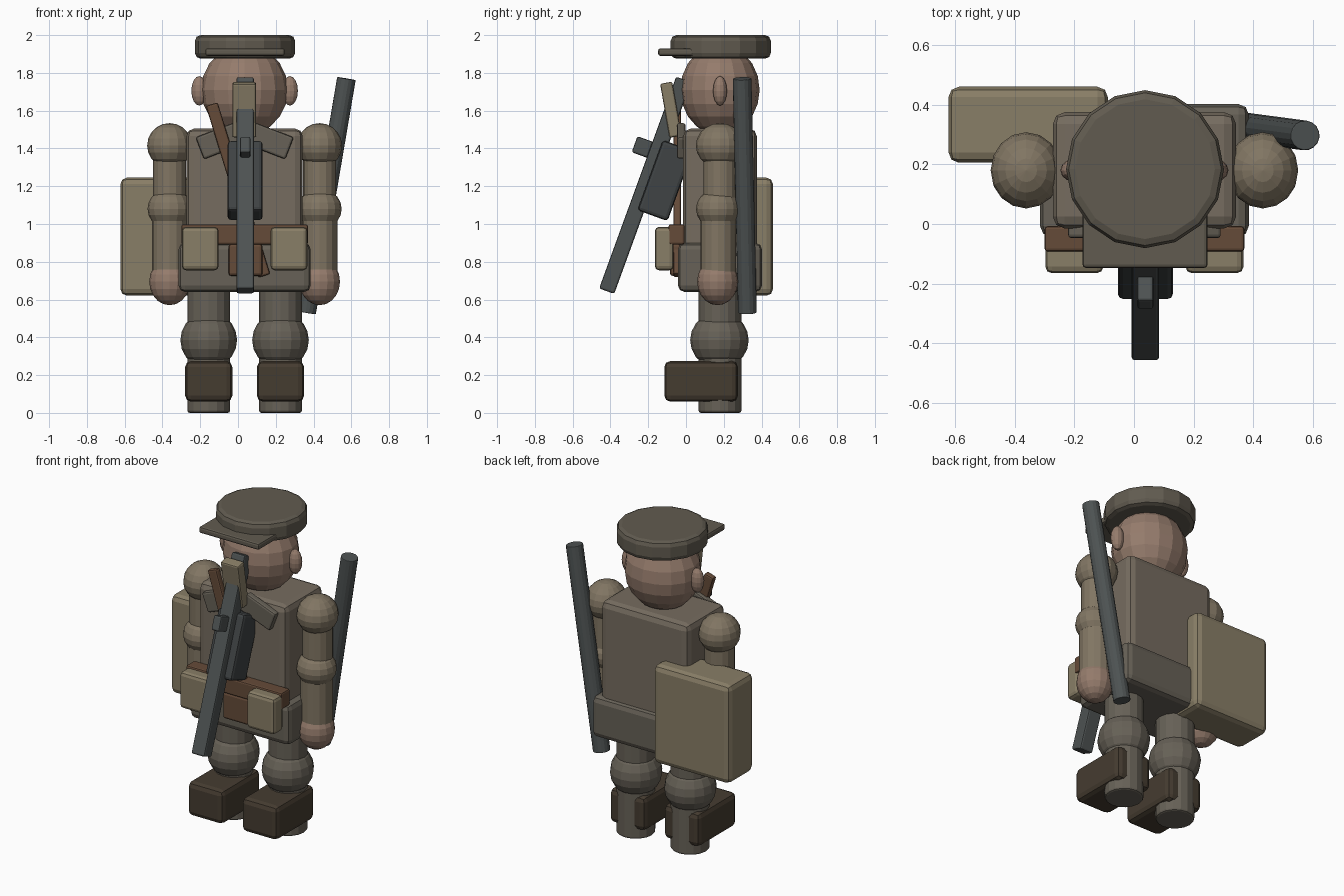
import bpy
from math import radians
from mathutils import Vector

if "Cube" in bpy.data.objects:
    bpy.data.objects.remove(bpy.data.objects["Cube"], do_unlink=True)

MID = 0.035    # x of the body's centre line
DEPTH = 0.18   # y of the body's centre line


def material(name, r, g, b):
    mat = bpy.data.materials.new(name)
    mat.use_nodes = True
    colour = (r, g, b, 1)
    mat.diffuse_color = colour
    mat.node_tree.nodes["Principled BSDF"].inputs["Base Color"].default_value = colour
    return mat


SKIN = material("skin", 0.30, 0.20, 0.15)
SLEEVE = material("sleeve_cloth", 0.22, 0.18, 0.125)
JACKET = material("jacket_cloth", 0.18, 0.15, 0.115)
TROUSER = material("trouser_cloth", 0.135, 0.12, 0.095)
CAP = material("cap_cloth", 0.12, 0.105, 0.08)
CANVAS = material("canvas", 0.25, 0.21, 0.135)
LEATHER = material("leather", 0.13, 0.07, 0.04)
BOOT = material("boot_leather", 0.06, 0.045, 0.03)
METAL = material("metal", 0.075, 0.085, 0.085)
BLACK = material("dark_metal", 0.05, 0.056, 0.058)


def finish(name, mat, bevel=0):
    obj = bpy.context.object
    obj.name = name
    obj.data.materials.append(mat)
    if bevel:
        mod = obj.modifiers.new("Bevel", "BEVEL")
        mod.width = bevel
        mod.segments = 2
        mod.limit_method = "ANGLE"
        mod.angle_limit = radians(40)
    return obj


def apply_scale():
    bpy.ops.object.transform_apply(location=False, rotation=False, scale=True)


def box(name, centre, size, mat, bevel=0.02, tilt_x=0, tilt_y=0):
    bpy.ops.mesh.primitive_cube_add(
        size=1, location=centre, rotation=(radians(tilt_x), radians(tilt_y), 0))
    bpy.context.object.scale = size
    apply_scale()
    return finish(name, mat, bevel)


def ball(name, centre, radii, mat, segments=16, rings=10):
    bpy.ops.mesh.primitive_uv_sphere_add(
        segments=segments, ring_count=rings, radius=1, location=centre)
    bpy.context.object.scale = radii
    apply_scale()
    return finish(name, mat)


def rod(name, start, end, radius, mat, bevel=0.0, sides=16):
    a, b = Vector(start), Vector(end)
    bpy.ops.mesh.primitive_cylinder_add(
        vertices=sides, radius=radius, depth=(b - a).length, location=(a + b) / 2)
    bpy.context.object.rotation_euler = (b - a).to_track_quat("Z", "Y").to_euler()
    return finish(name, mat, bevel)


# Head and cap
ball("head", (MID, DEPTH, 1.71), (0.23, 0.21, 0.24), SKIN)
bpy.ops.mesh.primitive_cylinder_add(
    vertices=16, radius=0.265, depth=0.125, location=(0.037, 0.184, 1.9375))
finish("cap", CAP, 0.03)
box("cap_visor", (0.037, -0.03, 1.91), (0.42, 0.235, 0.04), CAP, 0.012)

# Jacket and belt
box("torso", (MID, DEPTH, 1.18), (0.615, 0.39, 0.65), JACKET, 0.04)
box("jacket_skirt", (MID, DEPTH, 0.77), (0.70, 0.445, 0.26), TROUSER, 0.035)
box("belt", (MID, -0.05, 0.945), (0.67, 0.085, 0.105), LEATHER, 0.01)
box("belt_holster", (0.04, -0.055, 0.81), (0.18, 0.06, 0.17), LEATHER, 0.015)
box("chest_strap", (0.0, -0.047, 1.18), (0.065, 0.04, 0.95), LEATHER, 0.01, tilt_y=-17)

# Paired body parts
for side, s in (("left", 1), ("right", -1)):
    ball(side + "_ear", (MID + s * 0.24, DEPTH, 1.705), (0.042, 0.037, 0.078), SKIN, 12, 8)
    box(side + "_collar", (MID + s * 0.135, -0.025, 1.44), (0.22, 0.045, 0.125),
        TROUSER, 0.012, tilt_y=s * 21)
    box(side + "_pouch", (MID + s * 0.235, -0.115, 0.87), (0.195, 0.1, 0.23), CANVAS, 0.022)

    arm = MID + s * 0.397
    ball(side + "_shoulder", (arm, DEPTH, 1.415), (0.119, 0.128, 0.119), SLEEVE)
    rod(side + "_upper_arm", (arm, DEPTH, 1.42), (arm, DEPTH, 1.08), 0.088, SLEEVE)
    ball(side + "_elbow", (arm, 0.17, 1.08), (0.117, 0.117, 0.108), SLEEVE)
    rod(side + "_forearm", (arm, 0.17, 1.08), (arm, 0.17, 0.7), 0.094, SLEEVE)
    ball(side + "_hand", (arm, 0.167, 0.695), (0.108, 0.108, 0.125), SKIN)

    leg = MID + s * 0.19
    rod(side + "_leg", (leg, DEPTH, 0), (leg, DEPTH, 0.75), 0.113, TROUSER, 0.012)
    ball(side + "_knee", (leg, 0.177, 0.385), (0.15, 0.155, 0.15), TROUSER)
    box(side + "_boot", (leg, 0.08, 0.167), (0.25, 0.39, 0.215), BOOT, 0.032)

# Backpack and slung tube
box("backpack", (-0.355, 0.333, 0.933), (0.535, 0.255, 0.625), CANVAS, 0.035)
rod("slung_tube", (0.574, 0.297, 1.77), (0.363, 0.325, 0.53), 0.05, METAL, 0.004)

# Rifle leaning across the chest
LEAN = -20
box("rifle_barrel", (0.038, -0.216, 1.205), (0.092, 0.085, 1.193), METAL, 0.01, tilt_x=LEAN)
box("rifle_receiver", (0.038, -0.11, 1.23), (0.185, 0.17, 0.395), BLACK, 0.018, tilt_x=LEAN)
box("rifle_sight", (0.038, -0.23, 1.407), (0.055, 0.09, 0.09), METAL, 0.01, tilt_x=LEAN)
box("rifle_stock", (0.033, -0.08, 1.605), (0.125, 0.065, 0.29), CANVAS, 0.01, tilt_x=10)
